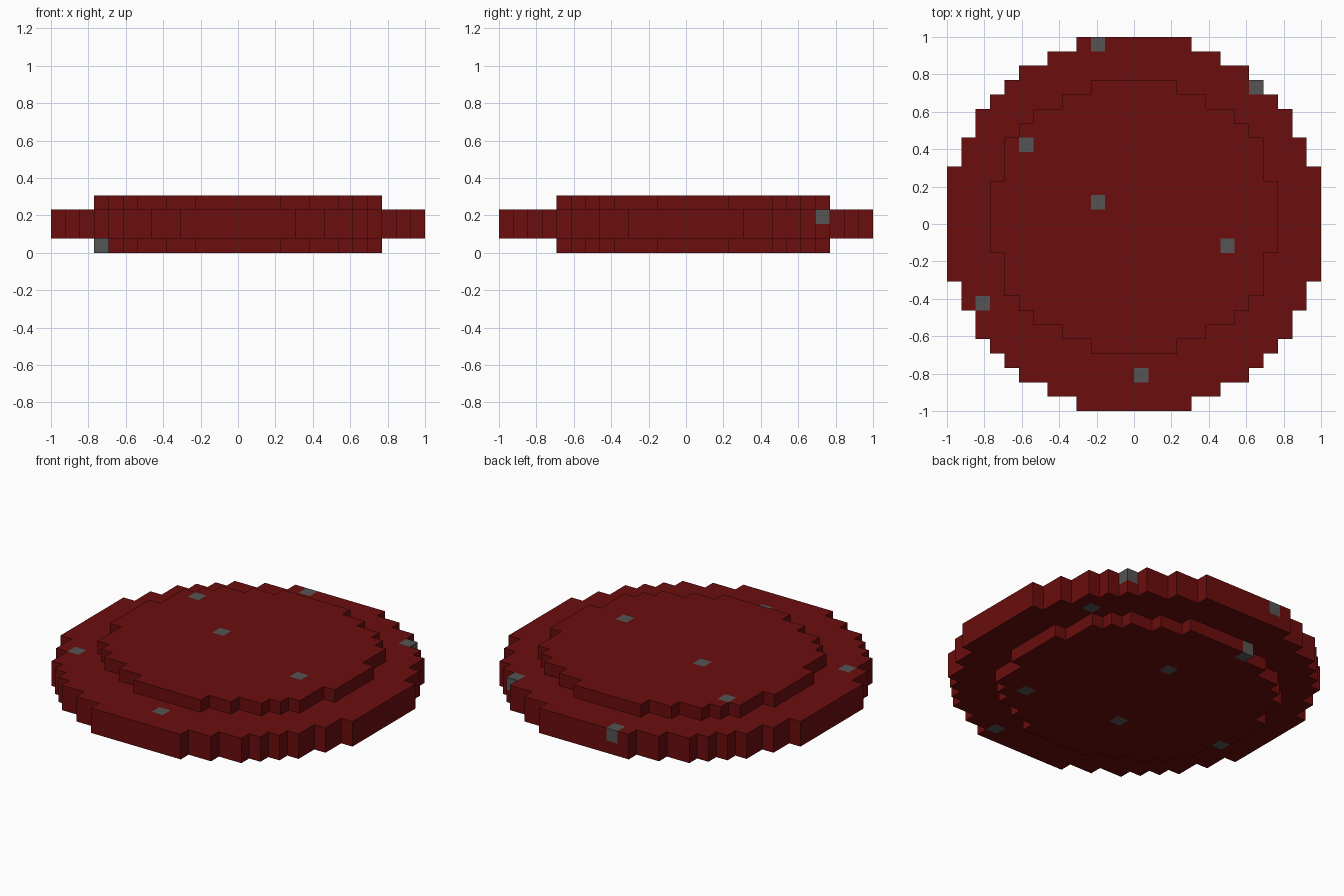
import bpy
import bmesh
from mathutils import Vector

if "Cube" in bpy.data.objects:
    bpy.data.objects.remove(bpy.data.objects["Cube"], do_unlink=True)

CELL = 1 / 13  # edge of one block; the disc is 26 blocks across


def material(name, colour):
    mat = bpy.data.materials.new(name)
    mat.diffuse_color = (*colour, 1)
    mat.use_nodes = True
    bsdf = mat.node_tree.nodes["Principled BSDF"]
    bsdf.inputs["Base Color"].default_value = (*colour, 1)
    bsdf.inputs["Roughness"].default_value = 0.9
    return mat


MATERIALS = [material("dark red", (0.147, 0.004, 0.004)),
             material("speckle grey", (0.093, 0.090, 0.089))]


def disc(first_row, half_widths):
    """Columns and rows of a stepped disc, from the half-width of each row."""
    return {(i, first_row + n) for n, w in enumerate(half_widths)
            for i in range(-w, w)}


# Half-widths in blocks, row by row from front to back
wide_edge = [4, 6, 8, 9, 10, 11, 11, 12, 12, 13, 13, 13, 13]
raised_edge = [3, 5, 7, 8, 9, 9, 9]
wide = disc(-13, wide_edge + wide_edge[::-1])
raised = disc(-9, raised_edge + [10] * 5 + raised_edge[::-1])

# Tiers as (footprint, first layer, end layer)
TIERS = {
    "lower_tier": (raised, 0, 1),
    "wide_tier": (wide, 1, 3),
    "upper_tier": (raised, 3, 4),
}

# Single grey blocks scattered over the disc: column, row, layer
SPECKLES = {
    (-8, 5, 3), (-3, 1, 3), (6, -2, 3),
    (-3, 12, 2), (8, 9, 2), (-11, -6, 2), (0, -11, 2),
    (9, 6, 1), (3, -12, 1),
    (6, -5, 0), (0, 4, 0), (-2, -4, 0), (-10, -2, 0), (-3, 9, 0),
}

blocks = {name: {(i, j, k) for i, j in plan for k in range(low, high)}
          for name, (plan, low, high) in TIERS.items()}
filled = set().union(*blocks.values())


def block_face(bm, cell, axis, sign):
    """One outward-facing side of a block."""
    centre = Vector(cell) + Vector((0.5, 0.5, 0.5))
    normal, u, v = Vector(), Vector(), Vector()
    normal[axis] = 0.5 * sign
    u[(axis + 1) % 3] = 0.5
    v[(axis + 2) % 3] = 0.5 * sign
    corners = [-u - v, u - v, u + v, v - u]
    face = bm.faces.new([bm.verts.new((centre + normal + c) * CELL)
                         for c in corners])
    face.material_index = int(cell in SPECKLES)


# Each tier keeps only the block sides that are open to the air
for name, cells in blocks.items():
    bm = bmesh.new()
    for cell in sorted(cells):
        for axis in range(3):
            for sign in (-1, 1):
                neighbour = list(cell)
                neighbour[axis] += sign
                if tuple(neighbour) not in filled:
                    block_face(bm, cell, axis, sign)
    bmesh.ops.remove_doubles(bm, verts=bm.verts, dist=CELL * 0.01)
    mesh = bpy.data.meshes.new(name)
    bm.to_mesh(mesh)
    bm.free()
    for mat in MATERIALS:
        mesh.materials.append(mat)
    bpy.context.collection.objects.link(bpy.data.objects.new(name, mesh))
